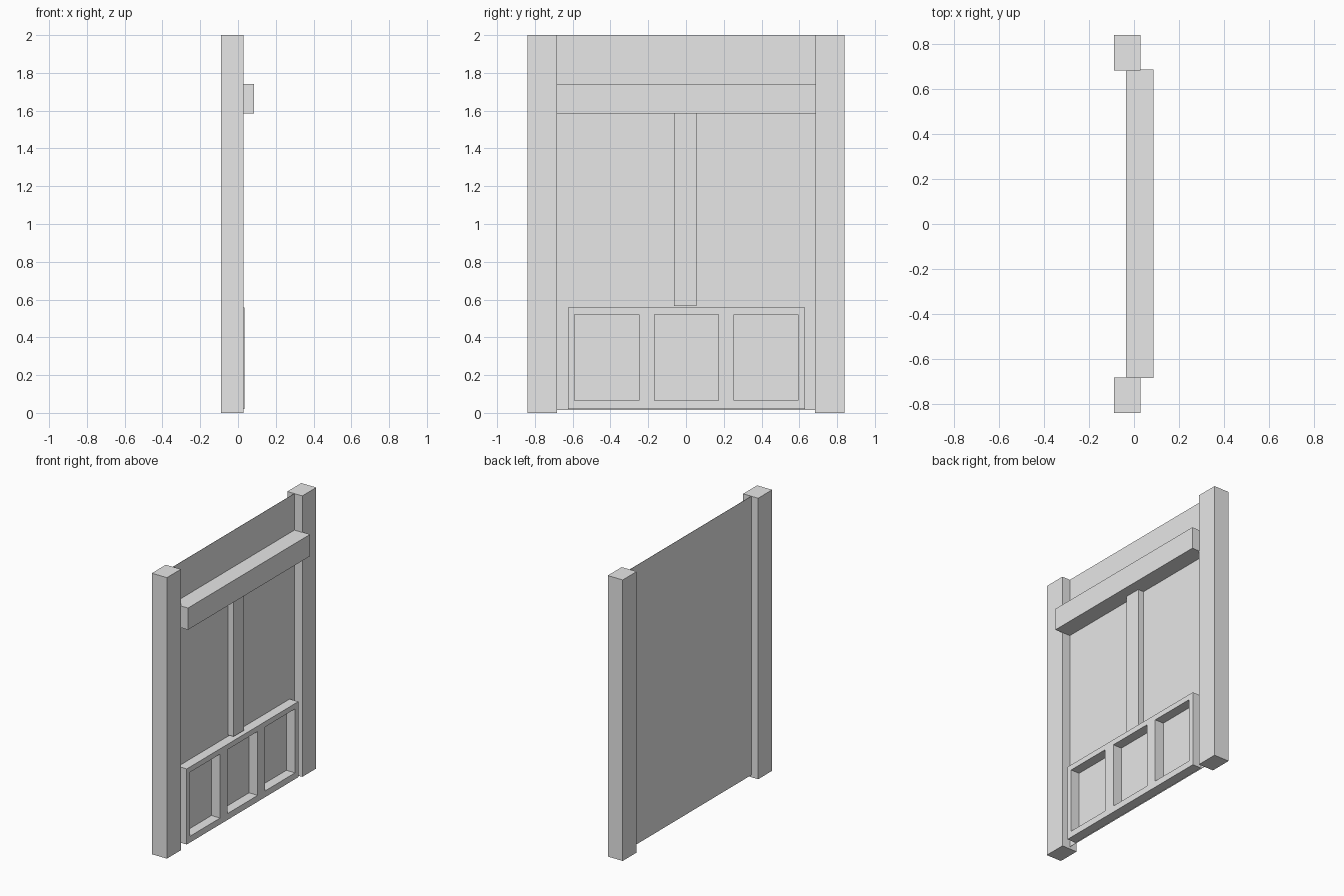
import bpy
import bmesh

cube = bpy.data.objects.get("Cube")
if cube:
    bpy.data.objects.remove(cube, do_unlink=True)

# Single plain grey
grey = bpy.data.materials.new("plain_grey")
grey.use_nodes = True
colour = (0.8, 0.8, 0.8, 1)
grey.diffuse_color = colour
grey.node_tree.nodes["Principled BSDF"].inputs["Base Color"].default_value = colour


def box(name, xs, ys, zs):
    """Box spanning the given (low, high) range on each axis."""
    bm = bmesh.new()
    bmesh.ops.create_cube(bm, size=1)
    for v in bm.verts:
        v.co = [r[0] if c < 0 else r[1] for c, r in zip(v.co, (xs, ys, zs))]
    mesh = bpy.data.meshes.new(name)
    bm.to_mesh(mesh)
    bm.free()
    mesh.materials.append(grey)
    ob = bpy.data.objects.new(name, mesh)
    bpy.context.collection.objects.link(ob)
    return ob


BACK = -0.034

# Side posts
for name, ys in (("right_post", (-0.84, -0.683)), ("left_post", (0.683, 0.84))):
    box(name, (-0.09, 0.028), ys, (0, 2))

# Thin wall sheet, cross beam and centre stud
box("wall_panel", (BACK - 0.002, BACK), (-0.687, 0.687), (0.015, 2))
box("cross_beam", (BACK, 0.086), (-0.685, 0.687), (1.585, 1.74))
box("centre_stud", (BACK, 0.01), (-0.063, 0.055), (0.567, 1.585))

# Lower frame with three square openings
frame = box("lower_frame", (BACK, 0.034), (-0.625, 0.63), (0.02, 0.558))
for i, y in enumerate((-0.42, 0.003, 0.423)):
    cutter = box(f"opening_cutter_{i}", (-0.2, 0.2), (y - 0.17, y + 0.17), (0.065, 0.52))
    cutter.hide_render = True
    cutter.hide_viewport = True
    cut = frame.modifiers.new(f"opening_{i}", 'BOOLEAN')
    cut.operation = 'DIFFERENCE'
    cut.solver = 'EXACT'
    cut.object = cutter
